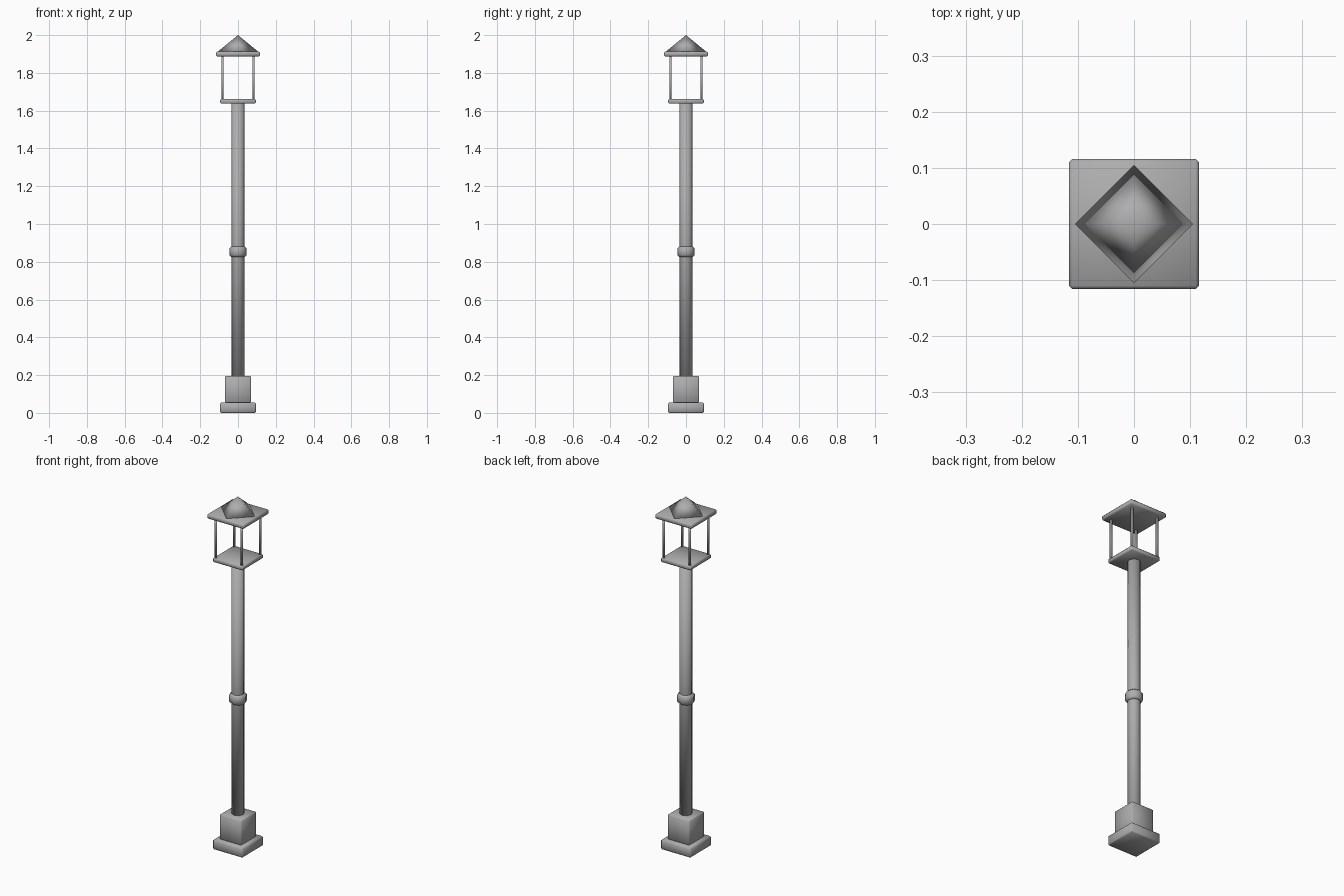
import bpy
import math

if "Cube" in bpy.data.objects:
    bpy.data.objects.remove(bpy.data.objects["Cube"])

grey = bpy.data.materials.new("metal grey")
grey.diffuse_color = (0.42, 0.42, 0.42, 1)
grey.use_nodes = True
grey.node_tree.nodes["Principled BSDF"].inputs["Base Color"].default_value = grey.diffuse_color


def finish(name, bevel=0.0):
    ob = bpy.context.object
    ob.name = name
    ob.data.materials.append(grey)
    bpy.ops.object.transform_apply(location=False, rotation=True, scale=True)
    bpy.ops.object.shade_smooth()
    if bevel:
        m = ob.modifiers.new("bevel", "BEVEL")
        m.width = bevel
        m.segments = 1
        m.limit_method = 'ANGLE'
        m.angle_limit = math.radians(60)
    return ob


def box(name, half, z0, z1, bevel):
    bpy.ops.mesh.primitive_cube_add(size=1, location=(0, 0, (z0 + z1) / 2))
    bpy.context.object.scale = (half * 2, half * 2, z1 - z0)
    return finish(name, bevel)


def rod(name, r, z0, z1, sides=8, x=0, y=0, bevel=0.0):
    bpy.ops.mesh.primitive_cylinder_add(vertices=sides, radius=r, depth=z1 - z0,
                                        location=(x, y, (z0 + z1) / 2))
    return finish(name, bevel)


# Stepped base
box("base_plate", 0.094, 0.0, 0.055, 0.005)
box("base_block", 0.069, 0.055, 0.196, 0.004)

# Post and collar
rod("post", 0.034, 0.19, 1.645)
rod("post_collar", 0.046, 0.826, 0.881, bevel=0.009)

# Lantern frame
box("lantern_floor", 0.094, 1.637, 1.662, 0.005)
for i, (sx, sy) in enumerate([(-1, -1), (1, -1), (1, 1), (-1, 1)]):
    rod(f"lantern_bar_{i + 1}", 0.0065, 1.655, 1.895, x=sx * 0.082, y=sy * 0.082)

# Roof slab with a pyramid turned 45 degrees to it
box("roof_slab", 0.116, 1.887, 1.914, 0.006)
bpy.ops.mesh.primitive_cone_add(vertices=4, radius1=0.11, radius2=0, depth=0.09,
                                location=(0, 0, 1.955))
finish("roof_peak")
